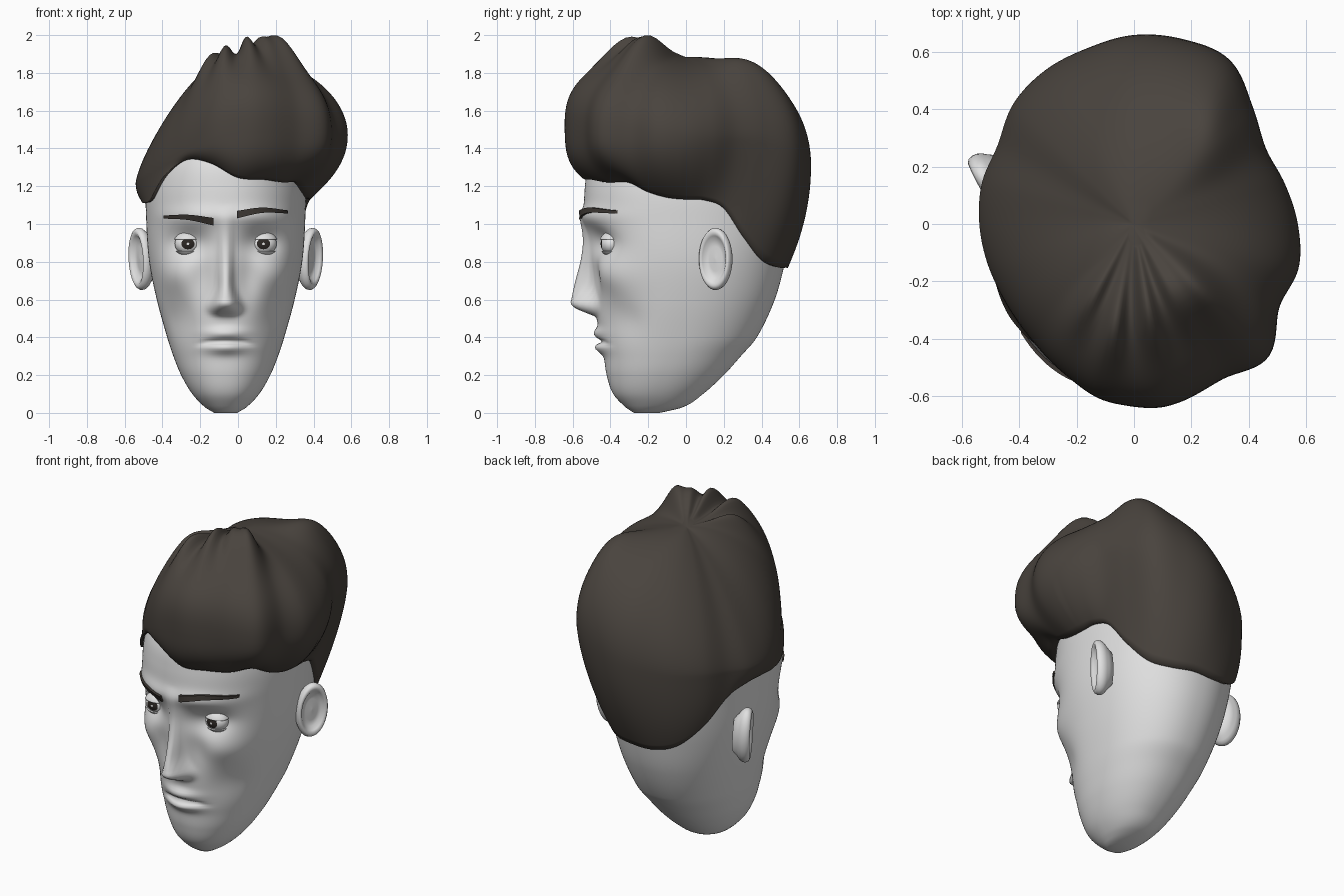
import bpy, bmesh
from math import sin, cos, pi, exp, radians
from mathutils import Vector
from mathutils.bvhtree import BVHTree

if "Cube" in bpy.data.objects:
    bpy.data.objects.remove(bpy.data.objects["Cube"])

CX = -0.065  # the face sits a little off the hair's centre


def material(name, rgb):
    m = bpy.data.materials.new(name)
    m.use_nodes = True
    m.diffuse_color = (*rgb, 1)
    bsdf = next(n for n in m.node_tree.nodes if n.type == "BSDF_PRINCIPLED")
    bsdf.inputs["Base Color"].default_value = (*rgb, 1)
    bsdf.inputs["Roughness"].default_value = 0.7
    return m


SKIN = material("pale skin", (0.75, 0.75, 0.75))
HAIR = material("dark brown hair", (0.067, 0.057, 0.048))
BROW = material("brow brown", (0.05, 0.042, 0.036))
WHITE = material("eye white", (0.8, 0.8, 0.8))
IRIS = material("dark iris", (0.025, 0.02, 0.017))


def bell(v, centre, width, power=2):
    return exp(-abs((v - centre) / width) ** power)


def smooth_curve(keys, t):
    """Hermite curve through (t, value) pairs."""
    n = len(keys)
    i = max(k for k in range(n - 1) if keys[k][0] <= t or k == 0)

    def slope(k):
        a, b = keys[max(k - 1, 0)], keys[min(k + 1, n - 1)]
        return (b[1] - a[1]) / (b[0] - a[0])
    (t0, p0), (t1, p1) = keys[i], keys[i + 1]
    h = t1 - t0
    u = min(max((t - t0) / h, 0), 1)
    return (p0 + (p1 - p0) * u * u * (3 - 2 * u)
            + h * u * (1 - u) * (slope(i) * (1 - u) - slope(i + 1) * u))


def around(values, deg):
    """Smooth curve through values spaced evenly round a circle."""
    n = len(values)
    step = 360 / n
    return smooth_curve([(k * step, values[k % n]) for k in range(-2, n + 3)], deg % 360)


def loft(name, rings, mat, smooth=True):
    """Skin a list of equally long closed rings of points and cap both ends."""
    n = len(rings[0])
    verts = [Vector(p) for ring in rings for p in ring]
    faces = [(r * n + i, r * n + (i + 1) % n, (r + 1) * n + (i + 1) % n, (r + 1) * n + i)
             for r in range(len(rings) - 1) for i in range(n)]
    faces += [tuple(range(n))[::-1], tuple(range(len(verts) - n, len(verts)))]
    mesh = bpy.data.meshes.new(name)
    mesh.from_pydata(verts, [], faces)
    bm = bmesh.new()
    bm.from_mesh(mesh)
    bmesh.ops.recalc_face_normals(bm, faces=bm.faces)
    bm.to_mesh(mesh)
    bm.free()
    for p in mesh.polygons:
        p.use_smooth = smooth
    mesh.materials.append(mat)
    obj = bpy.data.objects.new(name, mesh)
    bpy.context.collection.objects.link(obj)
    return obj, BVHTree.FromPolygons(verts, faces)


# Head: height, half width, front and back of each level
LEVELS = [(0, .06, -.275, -.14), (.03, .11, -.32, -.015), (.1, .177, -.385, .09),
          (.2, .236, -.42, .2), (.3, .277, -.435, .29), (.4, .31, -.455, .375),
          (.6, .365, -.485, .47), (.8, .405, -.51, .525), (1, .42, -.535, .565),
          (1.2, .42, -.535, .58), (1.35, .38, -.5, .56), (1.45, .3, -.4, .45),
          (1.55, .15, -.2, .25)]
NOSE = [(.48, 0), (.51, .01), (.53, .055), (.55, .1), (.575, .128), (.6, .122),
        (.7, .088), (.8, .05), (.9, .025), (1, .015), (1.1, 0)]


def face_relief(dx, z):
    """How far the face stands out in front of the plain head form."""
    ax = abs(dx)
    d = 0
    if .48 < z < 1.1:
        wing = .034 + .038 * bell(z, .555, .08)
        d += smooth_curve(NOSE, z) * bell(ax, 0, wing, 3)
    d -= .062 * bell(ax, .19, .11) * bell(z, .905, .075)  # eye sockets
    d -= .022 * bell(ax, .12, .06) * bell(z, .72, .13)    # beside the nose
    d += .032 * bell(ax, .29, .1) * bell(z, .73, .09)     # cheekbones
    d -= .03 * bell(ax, .26, .09) * bell(z, .5, .11)      # cheek hollows
    d += .022 * bell(ax, .14, .22) * bell(z, 1.04, .05)   # brow ridge
    d += bell(ax, 0, .1) * (.03 * bell(z, .42, .03) + .038 * bell(z, .345, .032))
    d -= .026 * bell(ax, 0, .13, 4) * bell(z, .378 - .6 * dx * dx, .011)  # mouth
    return d


SEG, STEPS = 160, 124
rings = []
for j in range(STEPS + 1):
    z = 1.55 * j / STEPS
    a, yf, yb = (smooth_curve([(l[0], l[k]) for l in LEVELS], z) for k in (1, 2, 3))
    mid, half = (yf + yb) / 2, (yb - yf) / 2
    ring = []
    for i in range(SEG):
        c, s = cos(2 * pi * i / SEG), sin(2 * pi * i / SEG)
        x = a * (1 if c > 0 else -1) * abs(c) ** .92
        y = mid + half * (1 if s > 0 else -1) * abs(s) ** .92
        f = min(max((-s - .15) / .5, 0), 1)
        y -= face_relief(x, z) * f * f * (3 - 2 * f)
        ring.append((CX + x, y, z))
    rings.append(ring)
head, head_tree = loft("head", rings, SKIN)


def face_y(x, z):
    return head_tree.ray_cast(Vector((x, -2, z)), Vector((0, 1, 0)))[0].y


# Hair: outline and hairline every 15 degrees, counted from +x
OUTLINE = [.572, .545, .53, .58, .66, .667, .66, .635, .62, .595, .55, .55,
           .54, .53, .525, .535, .56, .605, .635, .635, .615, .65, .583, .595]
HAIRLINE = [1.13, 1.125, 1.08, .93, .81, .77, .77, .77, .81, .93, 1.08, 1.12,
            1.12, 1.11, 1.13, 1.26, 1.34, 1.32, 1.245, 1.235, 1.22, 1.22, 1.17, 1.14]
WIDEST = [1.47, 1.46, 1.3, 1.25, 1.22, 1.32, 1.5, 1.48]
FULLNESS = [1.9, 2.35, 2.05, 1.5, 1.38, 1.9, 2.8, 2.4]
# Locks combed from the crown: direction, height, angular width, reach
LOCKS = [(315, .135, 13, .46), (297, .1, 10, .45), (279, .12, 8, .48),
         (259, .1, 7, .6), (240, .07, 8, .54), (50, .07, 18, .72)]
CROWN, UP, DOWN, AROUND = 1.885, 28, 16, 180
columns = []
for i in range(AROUND):
    deg = 360 * i / AROUND
    d = Vector((cos(radians(deg)), sin(radians(deg)), 0))
    R, H = around(OUTLINE, deg), around(HAIRLINE, deg)
    zw, e = around(WIDEST, deg), around(FULLNESS, deg)
    skin_r = head_tree.ray_cast(Vector((0, 0, H)), d)[3]
    fold = .12 * sum(h * bell(deg, a, w) for a, h, w, _ in LOCKS)
    tuck = 2 + 1.5 * bell(deg, 270, 50) - .8 * bell(deg, 40, 25) + bell(deg, 135, 30)
    col = []
    for k in range(1, UP + 1):
        t = pi / 2 * k / UP
        s, h = sin(t) ** (2 / e), max(cos(t), 0) ** (2 / e)
        lift = sum(h * bell(deg, a, w) * bell(s, reach, .25) for a, h, w, reach in LOCKS)
        z = zw + (CROWN - zw) * h + lift * (1 - s ** 8)
        col.append(d * R * s * (1 + fold * s) + Vector((0, 0, z)))
    for k in range(1, DOWN + 1):
        u = k / DOWN
        r = R * (1 + fold * (1 - u))
        r += (skin_r + .022 - r) * u ** tuck
        col.append(d * r + Vector((0, 0, zw + (H - zw) * u)))
    col.append(d * (skin_r - .03) + Vector((0, 0, H + .012)))
    columns.append(col)
loft("hair", list(zip(*columns)), HAIR)

# Ears: dished ovals turned forward, (size, outward depth) from bowl to root
EAR = [(.05, .0), (.4, -.006), (.62, -.004), (.74, .014), (.86, .024), (.95, .016),
       (1, 0), (.98, -.018), (.9, -.034), (.78, -.048), (.6, -.075)]
TILT = radians(28)
for side, label in ((1, "left"), (-1, "right")):
    ear_rings = []
    for size, depth in EAR:
        ring = []
        for i in range(40):
            a = 2 * pi * i / 40
            v, w = .095 * size * cos(a), .165 * size * sin(a)
            out = .455 + depth * cos(TILT) + v * sin(TILT) + .05 * w
            y = .155 - depth * sin(TILT) + v * cos(TILT)
            ring.append((CX + side * out, y, .815 + w))
        ear_rings.append(ring)
    loft(label + "_ear", ear_rings, SKIN)


def slice_of_ball(name, centre, scale, mat, axis, start, stop, count=14):
    """Slice of an ellipsoid between two angles from its pole (front or up)."""
    out = []
    for k in range(count + 1):
        t = radians(start + (stop - start) * k / count)
        ring = []
        for i in range(32):
            a = 2 * pi * i / 32
            p = (sin(t) * cos(a), sin(t) * sin(a), cos(t))
            if axis == "front":
                p = (p[0], -p[2], p[1])
            ring.append([centre[m] + scale[m] * p[m] for m in range(3)])
        out.append(ring)
    return loft(name, out, mat)[0]


# Eyes: balls with painted iris, between skin lids
EYE_Z, BALL, LID = .895, (.07, .056, .058), (.077, .064, .067)
for side, label in ((1, "left"), (-1, "right")):
    x = CX + side * .2
    c = (x, face_y(x, EYE_Z) + .014, EYE_Z)
    ball = slice_of_ball(label + "_eyeball", c, BALL, WHITE, "front", 2, 178, 44)
    ball.data.materials.append(IRIS)
    for p in ball.data.polygons:
        q = p.center - Vector(c)
        size = ((q.x / BALL[0]) ** 2 + (q.z / BALL[2]) ** 2) ** .5
        if q.y < 0 and .13 < size < .47:
            p.material_index = 1
    slice_of_ball(label + "_upper_lid", c, LID, SKIN, "up", 2, 70)
    slice_of_ball(label + "_lower_lid", c, LID, SKIN, "up", 124, 178)

# Eyebrows: tapered strips laid on the forehead, (x, z) from outside to nose
BROWS = {"right": [(-.395, 1.037), (-.25, 1.035), (-.13, 1.012)],
         "left": [(.265, 1.064), (.12, 1.073), (-.005, 1.05)]}
for label, path in BROWS.items():
    rows = []
    for k in range(17):
        u = k / 16
        x = path[0][0] + (path[2][0] - path[0][0]) * u
        z = smooth_curve([(n / 2, p[1]) for n, p in enumerate(path)], u)
        h = .008 + .012 * u
        rows.append([(x, face_y(x, z + dz) - out, z + dz)
                     for dz, out in ((-h, -.01), (-h, .014), (h, .018), (h, -.01))])
    loft(label + "_eyebrow", rows, BROW, smooth=False)
